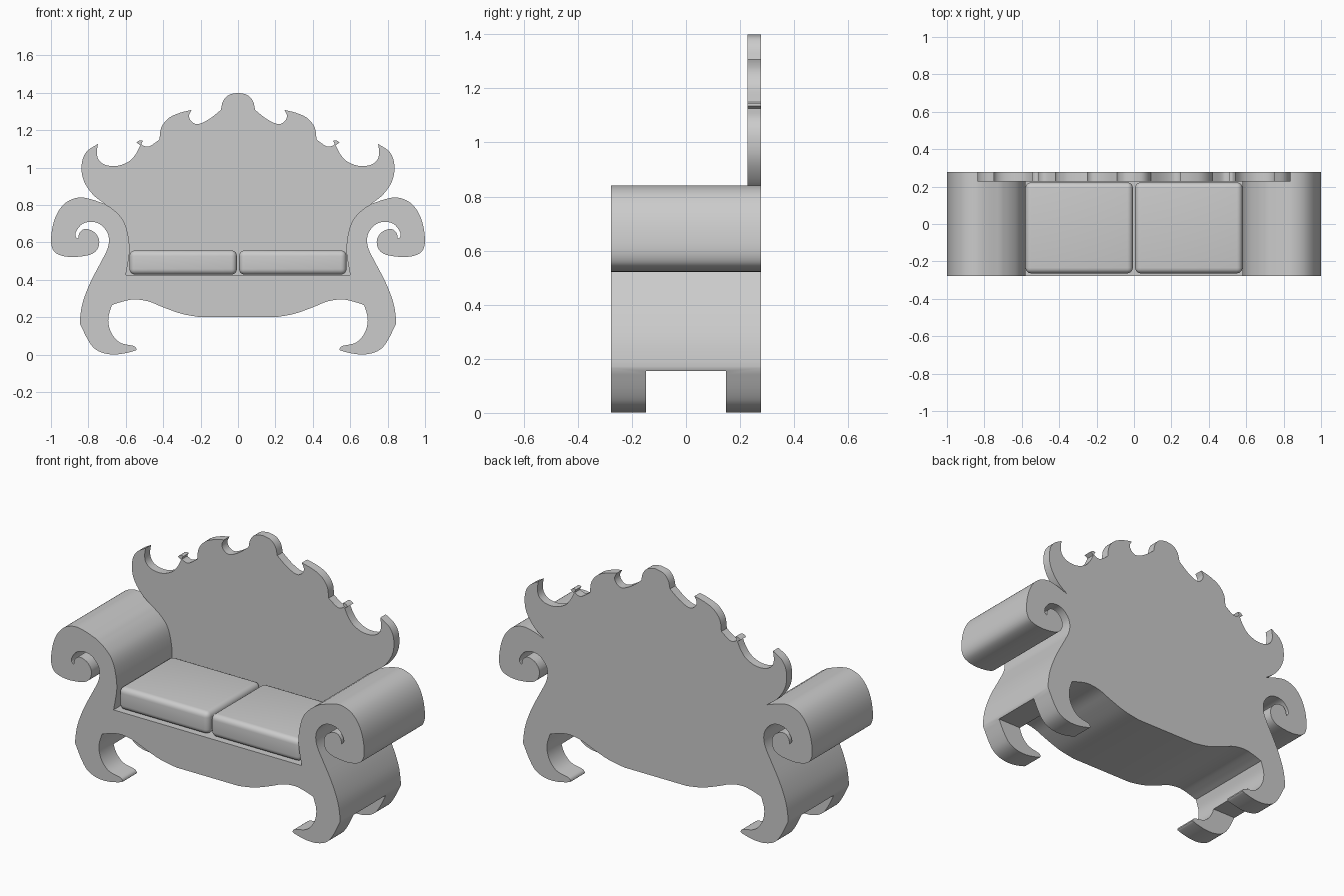
import bpy, bmesh, math
from mathutils import Vector

if "Cube" in bpy.data.objects:
    bpy.data.objects.remove(bpy.data.objects["Cube"])

DEPTH = 0.277


def smooth(pts, n=4):
    """Catmull-Rom curve through the points, ends are sharp corners."""
    p = [Vector(q) for q in pts]
    if len(p) < 3:
        return p
    p = [2 * p[0] - p[1]] + p + [2 * p[-1] - p[-2]]
    out = []
    for a, b, c, d in zip(p, p[1:], p[2:], p[3:]):
        for i in range(n):
            t = i / n
            out.append(0.5 * (2 * b + (c - a) * t + (2 * a - 5 * b + 4 * c - d) * t * t
                              + (3 * b - a - 3 * c + d) * t ** 3))
    return out + [p[-2]]


def half_outline(segments):
    """Chain smoothed segments that share their corner points."""
    out = []
    for s in segments:
        c = smooth(s)
        out += c if not out else c[1:]
    return out


def finish(obj, angle=35):
    bpy.ops.object.select_all(action='DESELECT')
    obj.select_set(True)
    bpy.context.view_layer.objects.active = obj
    for m in list(obj.modifiers):
        bpy.ops.object.modifier_apply(modifier=m.name)
    bpy.ops.object.shade_smooth_by_angle(angle=math.radians(angle))


def slab(name, segments, y0, y1):
    """Mirror a half outline (starting and ending on x = 0) and extrude it in y."""
    half = half_outline(segments)
    pts = half + [Vector((-q.x, q.y)) for q in reversed(half[1:-1])]
    bm = bmesh.new()
    face = bm.faces.new([bm.verts.new((q.x, y0, q.y)) for q in pts])
    ext = bmesh.ops.extrude_face_region(bm, geom=[face])
    moved = [v for v in ext['geom'] if isinstance(v, bmesh.types.BMVert)]
    bmesh.ops.translate(bm, verts=moved, vec=(0, y1 - y0, 0))
    bmesh.ops.recalc_face_normals(bm, faces=bm.faces)
    me = bpy.data.meshes.new(name)
    bm.to_mesh(me)
    bm.free()
    obj = bpy.data.objects.new(name, me)
    bpy.context.collection.objects.link(obj)
    return obj


def box(name, lo, hi):
    bpy.ops.mesh.primitive_cube_add(size=1, location=[(a + b) / 2 for a, b in zip(lo, hi)])
    obj = bpy.context.object
    obj.name = name
    obj.scale = [b - a for a, b in zip(lo, hi)]
    bpy.ops.object.transform_apply(location=False, rotation=False, scale=True)
    return obj


# Profile pieces for the right half, as (x, z)
apron = [(0.2, 0.2), (0.3, 0.218), (0.4, 0.253), (0.48, 0.285), (0.56, 0.295),
         (0.63, 0.28), (0.674, 0.265)]
leg_inside = [(0.674, 0.265), (0.693, 0.2), (0.687, 0.14), (0.66, 0.09), (0.62, 0.06),
              (0.56, 0.047), (0.544, 0.033), (0.552, 0.021), (0.63, 0.003), (0.70, 0.004),
              (0.76, 0.027), (0.80, 0.075), (0.845, 0.165)]
leg_outside = [(0.845, 0.165), (0.844, 0.2), (0.83, 0.28), (0.79, 0.385), (0.73, 0.50),
               (0.70, 0.56), (0.69, 0.61), (0.70, 0.655), (0.735, 0.695), (0.78, 0.71),
               (0.83, 0.70), (0.862, 0.665), (0.869, 0.635), (0.855, 0.618)]
scroll = [(0.855, 0.618), (0.85, 0.645), (0.83, 0.668), (0.80, 0.67), (0.765, 0.652),
          (0.743, 0.615), (0.748, 0.57), (0.78, 0.539), (0.84, 0.525), (0.91, 0.523),
          (0.97, 0.54), (0.995, 0.575), (0.999, 0.63), (0.985, 0.71), (0.955, 0.775),
          (0.91, 0.82), (0.85, 0.84), (0.79, 0.832), (0.71, 0.805)]
arm_inside = [(0.71, 0.805), (0.66, 0.77), (0.615, 0.72), (0.59, 0.65), (0.58, 0.55),
              (0.60, 0.425)]

# Body: apron, legs and scrolled arms, with the gap between front and back feet cut out
body = slab("seat_body", [[(0, 0.2), (0.2, 0.2)], apron, leg_inside, leg_outside,
                          scroll, arm_inside, [(0.60, 0.425), (0, 0.425)]], -DEPTH, DEPTH)
cutter = box("leg_gap_cutter", (-1.2, -0.147, -0.2), (1.2, 0.147, 0.155))
cutter.hide_render = True
mod = body.modifiers.new("leg_gap", 'BOOLEAN')
mod.operation, mod.object, mod.solver = 'DIFFERENCE', cutter, 'EXACT'
finish(body)
bpy.data.objects.remove(cutter)

# Carved backrest
crest = [(0, 1.4), (0.05, 1.388), (0.08, 1.355), (0.092, 1.308)]
leaf_dip = [(0.092, 1.308), (0.15, 1.262), (0.21, 1.233), (0.245, 1.243), (0.262, 1.275),
            (0.248, 1.308)]
leaf_top = [(0.248, 1.308), (0.31, 1.293), (0.37, 1.265), (0.41, 1.215), (0.42, 1.15)]
small_dip = [(0.42, 1.15), (0.465, 1.118), (0.49, 1.112), (0.516, 1.125), (0.508, 1.143)]
small_tip = [(0.508, 1.143), (0.525, 1.146), (0.543, 1.134)]
wing_dip = [(0.522, 1.12), (0.545, 1.075), (0.58, 1.035), (0.64, 1.01), (0.70, 1.012),
            (0.74, 1.035), (0.755, 1.075), (0.749, 1.126)]
wing = [(0.749, 1.126), (0.805, 1.09), (0.832, 1.04), (0.835, 0.97), (0.815, 0.91),
        (0.77, 0.85), (0.71, 0.805)]
back = slab("backrest", [crest, leaf_dip, leaf_top, small_dip, small_tip,
                         [(0.543, 1.134), (0.522, 1.12)], wing_dip, wing, arm_inside,
                         [(0.60, 0.425), (0, 0.425)]], 0.227, DEPTH)
finish(back)

# Two seat cushions
for side, x0, x1 in (("left", -0.58, -0.006), ("right", 0.006, 0.58)):
    cushion = box("cushion_" + side, (x0, -0.264, 0.428), (x1, 0.222, 0.557))
    bev = cushion.modifiers.new("round", 'BEVEL')
    bev.width, bev.segments = 0.03, 5
    finish(cushion)
